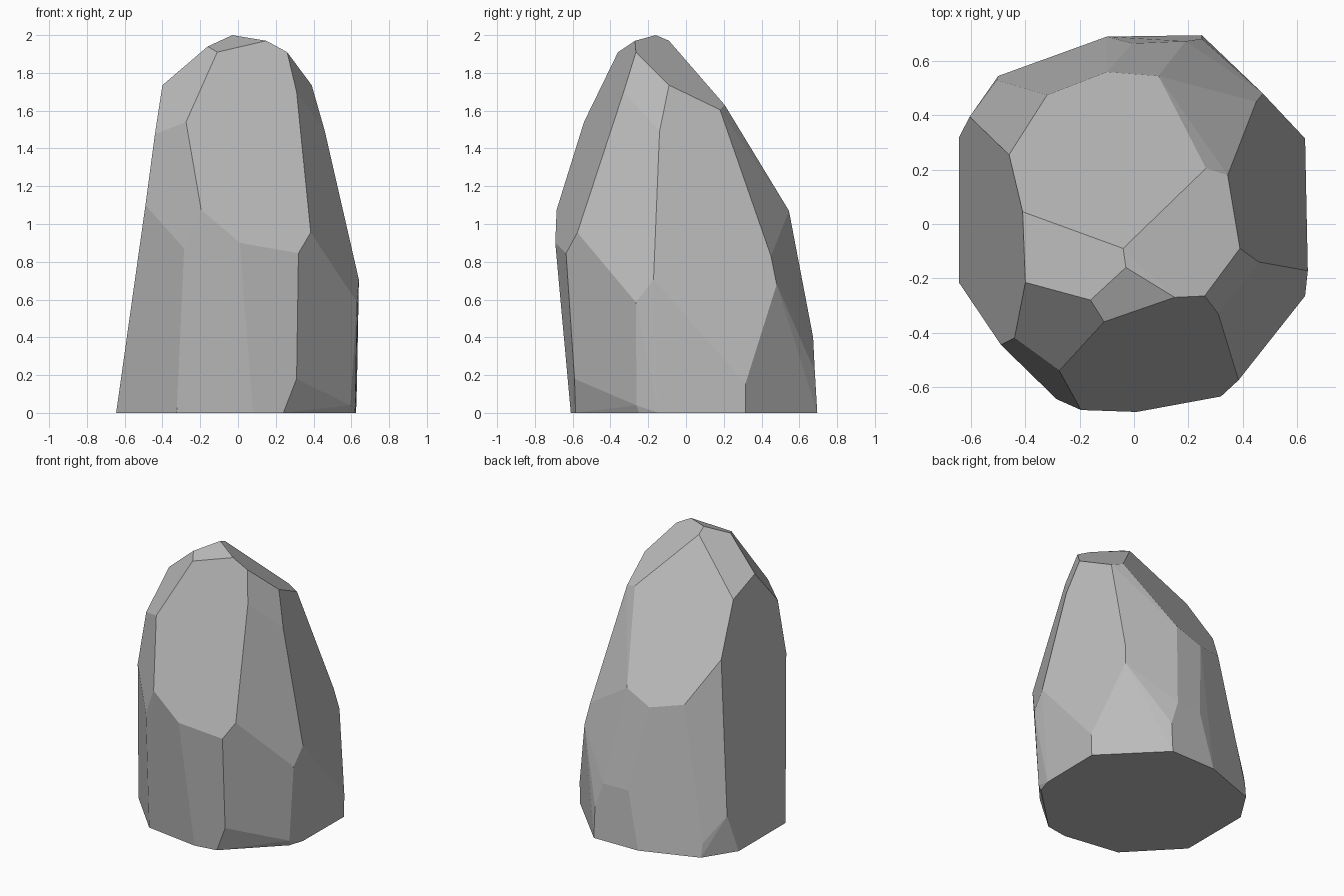
import bpy
import bmesh
from math import radians

# Remove the default object
default_cube = bpy.data.objects.get("Cube")
if default_cube:
    bpy.data.objects.remove(default_cube, do_unlink=True)


def make_material(name, value):
    """One flat grey stone colour."""
    material = bpy.data.materials.new(name)
    material.use_nodes = True
    colour = (value, value, value, 1)
    material.diffuse_color = colour
    material.node_tree.nodes["Principled BSDF"].inputs["Base Color"].default_value = colour
    return material


def chiselled_block(name, rings, material):
    """Wrap a tight convex skin around the corner rings and merge flat facets."""
    bm = bmesh.new()
    for ring in rings:
        for corner in ring:
            bm.verts.new(corner)
    hull = bmesh.ops.convex_hull(bm, input=bm.verts[:], use_existing_faces=False)
    loose = set(hull["geom_interior"]) | set(hull["geom_unused"])
    loose_verts = [item for item in loose if isinstance(item, bmesh.types.BMVert)]
    bmesh.ops.delete(bm, geom=loose_verts, context="VERTS")
    bmesh.ops.dissolve_limit(bm, angle_limit=radians(3), verts=bm.verts[:], edges=bm.edges[:])
    bmesh.ops.recalc_face_normals(bm, faces=bm.faces[:])
    for face in bm.faces:
        face.smooth = False
    mesh = bpy.data.meshes.new(name)
    bm.to_mesh(mesh)
    bm.free()
    mesh.materials.append(material)
    block = bpy.data.objects.new(name, mesh)
    bpy.context.scene.collection.objects.link(block)
    return block


# Corners around the peak
crown = [
    (-.04, -.09, 1.97), (-.03, -.16, 2), (.15, -.27, 1.97),
    (.26, -.265, 1.91), (-.11, -.36, 1.91), (-.16, -.28, 1.94),
]

# Upper shoulders, where the steep sides begin
shoulder = [
    (-.4, -.215, 1.735), (-.41, .045, 1.65), (-.46, .255, 1.31),
    (.265, .205, 1.63), (.345, .18, 1.605), (.39, -.09, 1.735),
    (.31, -.33, 1.7), (.46, -.14, 1.49), (-.275, -.54, 1.54),
    (-.44, -.42, 1.475),
]

# Waist, the widest broken edges
waist = [
    (-.32, .475, 1.03), (-.1, .56, .985), (.09, .545, 1.07),
    (.12, .555, .985), (.45, .45, .83), (.475, .48, .68),
    (.64, -.172, .705), (.63, -.265, .585), (.385, -.575, .955),
    (.32, -.635, .845), (.01, -.692, .9), (-.195, -.685, 1.075),
    (-.285, -.645, .87), (-.49, -.445, 1.1),
]

# Chipped corners just above the ground
foot = [
    (.31, -.59, .18), (.595, -.262, .04), (.63, .315, .155),
    (.25, .682, .22), (.19, .673, .4), (-.005, .665, .4),
    (-.505, .53, .1), (-.605, .395, .27),
]

# Flat underside
base = [
    (-.645, -.215, 0), (-.645, .318, 0), (-.5, .545, 0), (-.1, .69, 0),
    (.25, .695, 0), (.625, .315, 0), (.62, -.145, 0), (.585, -.25, 0),
    (.24, -.585, 0), (.08, -.61, 0), (-.325, -.55, 0),
]

stone = make_material("stone grey", .5)
chiselled_block("rock", [crown, shoulder, waist, foot, base], stone)
